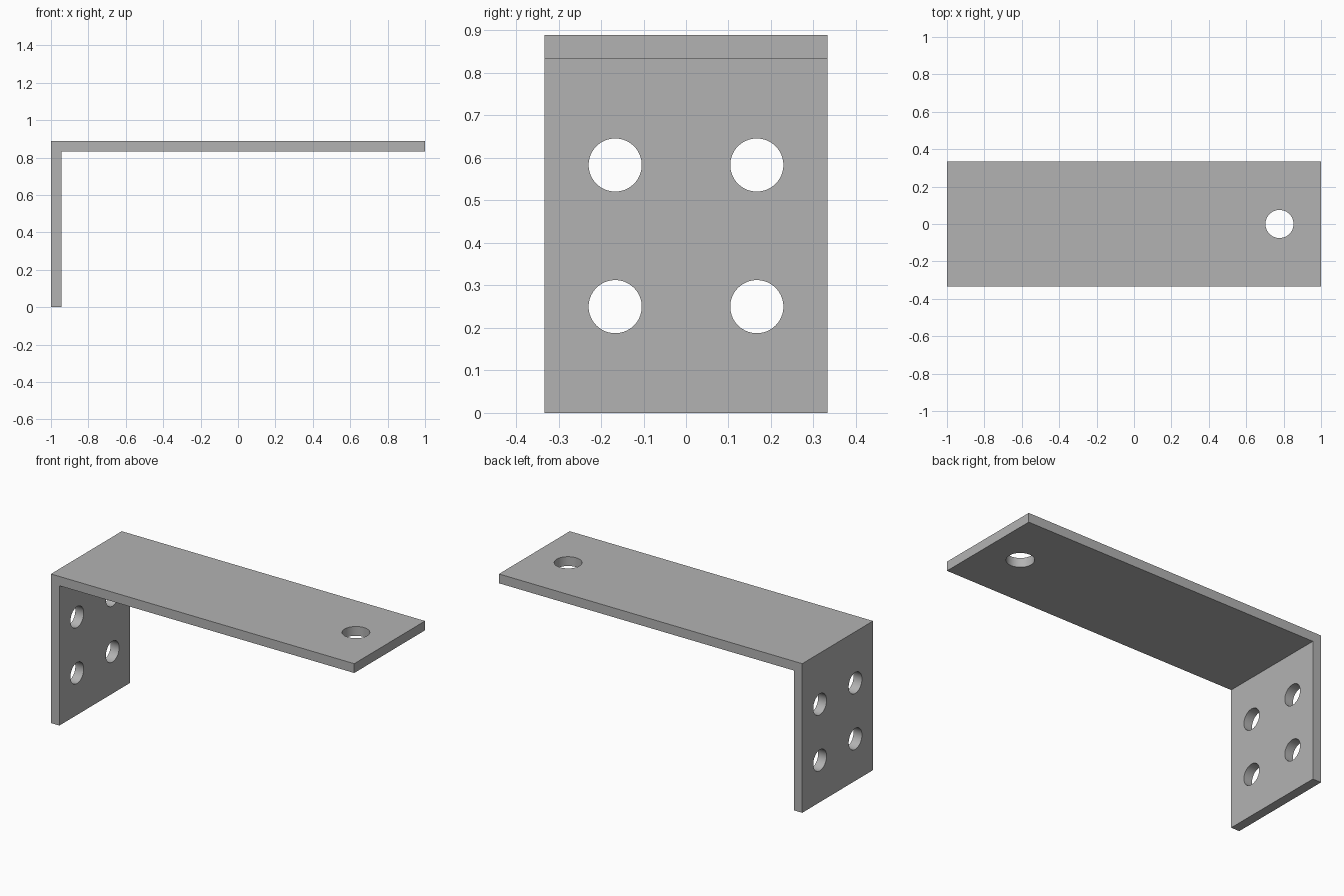
import bpy
import bmesh
from math import pi, radians

if "Cube" in bpy.data.objects:
    bpy.data.objects.remove(bpy.data.objects["Cube"], do_unlink=True)

U = 2 / 36                                # plate thickness
HEIGHT, WIDTH = 16 * U, 12 * U

steel = bpy.data.materials.new("grey_steel")
steel.use_nodes = True
steel.diffuse_color = (0.45, 0.45, 0.45, 1)
steel.node_tree.nodes["Principled BSDF"].inputs["Base Color"].default_value = steel.diffuse_color

# Angle bracket: L-shaped profile extruded across its width
profile = [(-1, 0), (-1 + U, 0), (-1 + U, HEIGHT - U),
           (1, HEIGHT - U), (1, HEIGHT), (-1, HEIGHT)]
bm = bmesh.new()
face = bm.faces.new([bm.verts.new((x, -WIDTH / 2, z)) for x, z in profile])
ext = bmesh.ops.extrude_face_region(bm, geom=[face])
bmesh.ops.translate(bm, vec=(0, WIDTH, 0),
                    verts=[v for v in ext["geom"] if isinstance(v, bmesh.types.BMVert)])
bmesh.ops.recalc_face_normals(bm, faces=bm.faces)
mesh = bpy.data.meshes.new("angle_bracket")
bm.to_mesh(mesh)
bm.free()
mesh.materials.append(steel)
bracket = bpy.data.objects.new("angle_bracket", mesh)
bpy.context.collection.objects.link(bracket)


def drill(radius, location, rotation=(0, 0, 0)):
    """Cut a round hole through the bracket."""
    bpy.ops.mesh.primitive_cylinder_add(vertices=64, radius=radius, depth=4 * U,
                                        location=location, rotation=rotation)
    cutter = bpy.context.object
    cutter.name = "hole_cutter"
    cutter.hide_render = True
    cutter.data.materials.append(steel)
    mod = bracket.modifiers.new("hole", "BOOLEAN")
    mod.operation = "DIFFERENCE"
    mod.solver = "EXACT"
    mod.object = cutter
    bpy.ops.object.select_all(action="DESELECT")
    bpy.context.view_layer.objects.active = bracket
    bracket.select_set(True)
    bpy.ops.object.modifier_apply(modifier=mod.name)
    bpy.data.objects.remove(cutter, do_unlink=True)


# Four mounting holes in the upright plate
for y in (-3 * U, 3 * U):
    for z in (4.5 * U, 10.5 * U):
        drill(0.0625, (-1 + U / 2, y, z), (0, pi / 2, 0))

# One hole near the end of the arm
drill(0.075, (14 * U, 0, HEIGHT - U / 2))

bpy.ops.object.shade_smooth_by_angle(angle=radians(30))
